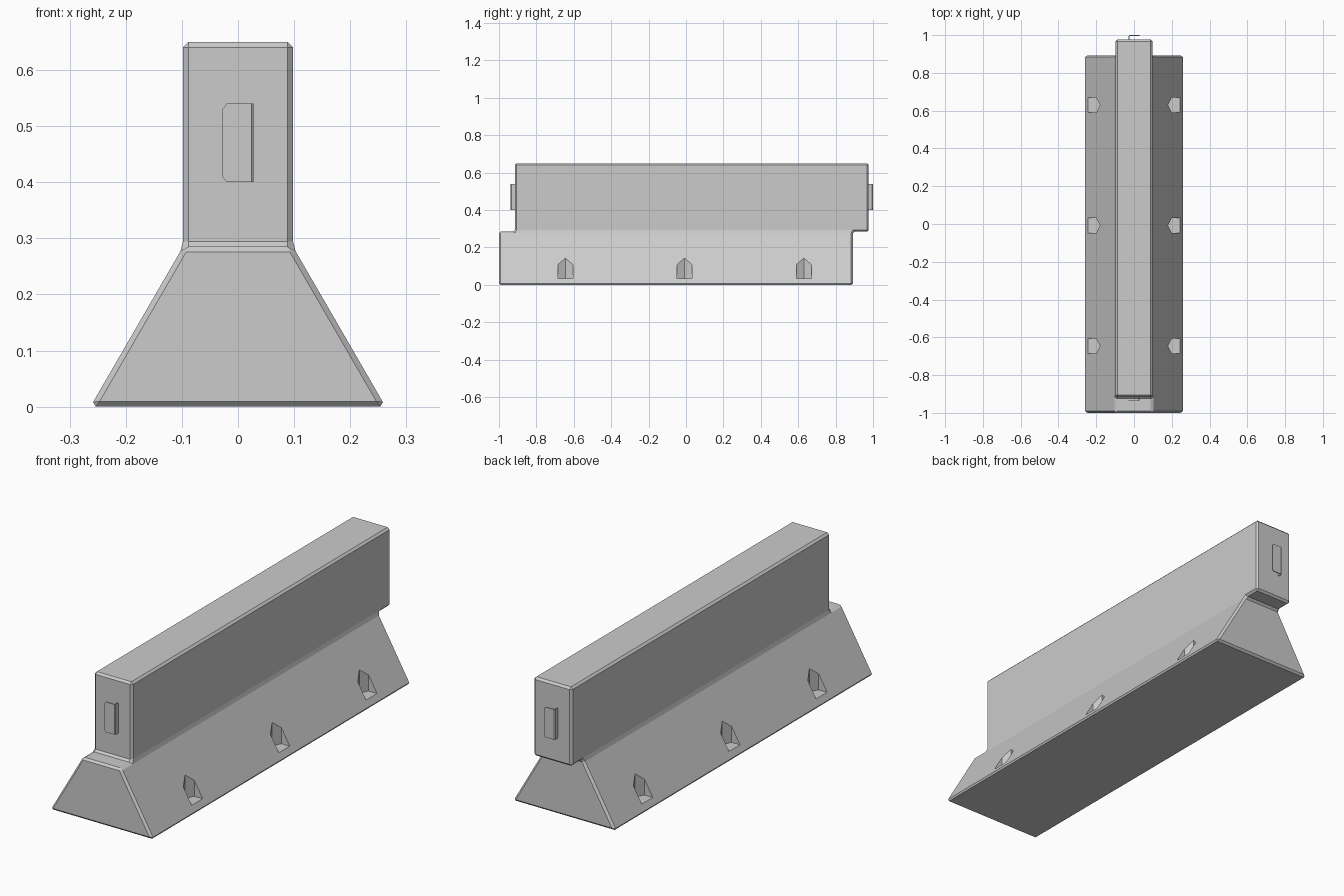
import bpy, bmesh, math

if "Cube" in bpy.data.objects:
    bpy.data.objects.remove(bpy.data.objects["Cube"])

def make_object(name, bm):
    bmesh.ops.recalc_face_normals(bm, faces=bm.faces)
    me = bpy.data.meshes.new(name)
    bm.to_mesh(me)
    bm.free()
    ob = bpy.data.objects.new(name, me)
    bpy.context.collection.objects.link(ob)
    return ob

# main dimensions
FOOT, WAIST = 0.263, 0.098
Z_WAIST, Z_TOP = 0.285, 0.65
Y_BASE = (-1.0, 0.893)
Y_WALL = (-0.915, 0.977)

# barrier body: sloped foot with the upright wall shifted along y
bm = bmesh.new()
def pair(x, y, z):
    return bm.verts.new((-x, y, z)), bm.verts.new((x, y, z))
foot_f, foot_b = (pair(FOOT, y, 0) for y in Y_BASE)
ledge_f = pair(WAIST, Y_BASE[0], Z_WAIST)
waist_f = pair(WAIST, Y_WALL[0], Z_WAIST)
waist_b = pair(WAIST, Y_BASE[1], Z_WAIST)
hang_b = pair(WAIST, Y_WALL[1], Z_WAIST)
top_f, top_b = (pair(WAIST, y, Z_TOP) for y in Y_WALL)
# strips running around the end profile
loop = [foot_f, ledge_f, waist_f, top_f, top_b, hang_b, waist_b, foot_b]
for a, b in zip(loop, loop[1:] + loop[:1]):
    bm.faces.new((a[0], a[1], b[1], b[0]))
# left and right flanks
for s in (0, 1):
    bm.faces.new([p[s] for p in (foot_f, ledge_f, waist_f, waist_b, foot_b)])
    bm.faces.new([p[s] for p in (waist_f, top_f, top_b, hang_b, waist_b)])
body = make_object("barrier_body", bm)
bev = body.modifiers.new("edge_chamfer", 'BEVEL')
bev.width = 0.0095
bev.segments = 1
bev.limit_method = 'ANGLE'
bev.angle_limit = math.radians(20)

# pointed pockets cut into both slopes
bm = bmesh.new()
plan = [(0.18, 0), (0.2, 0.04), (0.3, 0.04), (0.3, -0.04), (0.2, -0.04)]
for side in (-1, 1):
    for yc in (-0.645, -0.008, 0.63):
        low, high = ([bm.verts.new((side * x, yc + y, z)) for x, y in plan]
                     for z in (0.035, 0.2))
        bm.faces.new(low)
        bm.faces.new(high)
        for i in range(5):
            j = (i + 1) % 5
            bm.faces.new((low[i], low[j], high[j], high[i]))
cutter = make_object("pocket_cutter", bm)
cutter.hide_render = True
cutter.display_type = 'WIRE'
cut = body.modifiers.new("pockets", 'BOOLEAN')
cut.operation = 'DIFFERENCE'
cut.solver = 'EXACT'
cut.object = cutter

# bent plate hooks, one on each end of the wall
def hook(name, y, turn):
    bm = bmesh.new()
    path = [(0.026, 0.012, 0), (0.026, -0.018, 0), (0.023, -0.021, 0),
            (-0.02, -0.021, 0), (-0.028, -0.021, 0.01)]
    rows = [(bm.verts.new((x, yy, 0.40 + inset)), bm.verts.new((x, yy, 0.54 - inset)))
            for x, yy, inset in path]
    for a, b in zip(rows, rows[1:]):
        bm.faces.new((a[0], b[0], b[1], a[1]))
    ob = make_object(name, bm)
    ob.location.y = y
    ob.rotation_euler.z = turn
    sol = ob.modifiers.new("plate", 'SOLIDIFY')
    sol.thickness = 0.004
    sol.offset = 0

hook("front_hook", Y_WALL[0], 0)
hook("back_hook", Y_WALL[1], math.pi)
